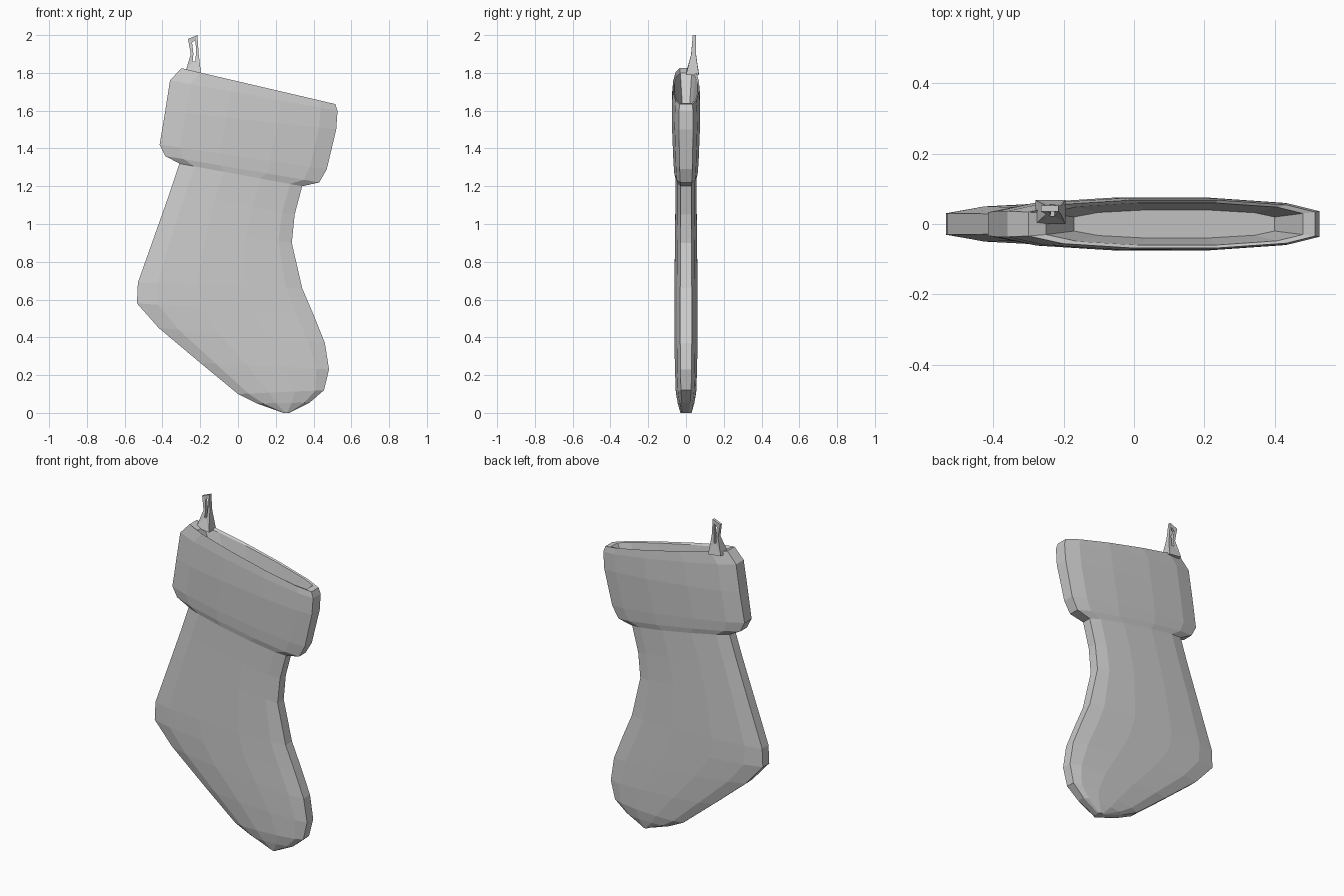
import bpy, bmesh

grey = bpy.data.materials.new("plain grey")
grey.diffuse_color = (0.6, 0.6, 0.6, 1)

# Flattened cross-section: (fraction across, fraction of half thickness)
HALF = [(0.0, 0.5), (0.12, 0.82), (0.36, 1.0), (0.66, 1.0), (0.9, 0.8), (1.0, 0.5)]
SECTION = [(u, -w) for u, w in HALF] + [(u, w) for u, w in reversed(HALF)]


def finish(name, bm):
    mesh = bpy.data.meshes.new(name)
    bm.to_mesh(mesh)
    bm.free()
    mesh.materials.append(grey)
    obj = bpy.data.objects.new(name, mesh)
    bpy.context.collection.objects.link(obj)
    return obj


def loft(name, stations, cap_first=False, cap_last=False):
    """Skin rings, each given as left x, left z, right x, right z, half thickness."""
    bm = bmesh.new()
    rings = []
    for lx, lz, rx, rz, t in stations:
        rings.append([bm.verts.new((lx + (rx - lx) * u, w * t, lz + (rz - lz) * u))
                      for u, w in SECTION])
    n = len(SECTION)
    for a, b in zip(rings, rings[1:]):
        for i in range(n):
            j = (i + 1) % n
            bm.faces.new((a[i], b[i], b[j], a[j]))
    if cap_first:
        bm.faces.new(rings[0])
    if cap_last:
        bm.faces.new(rings[-1][::-1])
    return finish(name, bm)


# Folded cuff, from the floor of the opening over the rim and down
neck = (-0.31, 1.32, 0.34, 1.20, 0.056)
loft("cuff", [
    (-0.17, 1.64, 0.40, 1.51, 0.040),
    (-0.25, 1.80, 0.48, 1.64, 0.060),
    (-0.30, 1.825, 0.515, 1.635, 0.068),
    (-0.36, 1.76, 0.527, 1.60, 0.073),
    (-0.385, 1.60, 0.52, 1.50, 0.075),
    (-0.415, 1.42, 0.47, 1.29, 0.067),
    (-0.385, 1.36, 0.43, 1.22, 0.062),
    neck,
], cap_first=True)

# Leg, heel and toe
loft("stocking_body", [
    neck,
    (-0.36, 1.17, 0.30, 1.05, 0.056),
    (-0.42, 1.00, 0.285, 0.90, 0.058),
    (-0.53, 0.69, 0.34, 0.66, 0.061),
    (-0.535, 0.58, 0.40, 0.52, 0.061),
    (-0.42, 0.45, 0.46, 0.37, 0.061),
    (-0.20, 0.265, 0.482, 0.23, 0.059),
    (0.00, 0.10, 0.455, 0.12, 0.054),
    (0.10, 0.05, 0.38, 0.055, 0.044),
    (0.24, 0.0, 0.27, 0.0, 0.030),
], cap_last=True)

# Hanging loop: flat ribbon with a slot, spreading at its foot
# Each point: outer x, z, slot x, z, front y, back y
LOOP = [
    (-0.28, 1.80, -0.24, 1.86, 0.00, 0.068),
    (-0.25, 1.90, -0.236, 1.90, 0.028, 0.052),
    (-0.265, 1.98, -0.243, 1.96, 0.036, 0.052),
    (-0.215, 2.00, -0.225, 1.975, 0.036, 0.052),
    (-0.208, 1.90, -0.222, 1.91, 0.028, 0.052),
    (-0.195, 1.79, -0.226, 1.86, 0.00, 0.068),
]
bm = bmesh.new()
rows = []
for ox, oz, sx, sz, y0, y1 in LOOP:
    s0, s1 = max(y0, 0.022), min(y1, 0.055)
    rows.append([bm.verts.new(p) for p in
                 ((ox, y0, oz), (sx, s0, sz), (sx, s1, sz), (ox, y1, oz))])
for k, a in enumerate(rows):
    b = rows[(k + 1) % len(rows)]
    for i in range(4):
        j = (i + 1) % 4
        bm.faces.new((a[i], a[j], b[j], b[i]))
bmesh.ops.recalc_face_normals(bm, faces=bm.faces)
finish("hanging_loop", bm)
